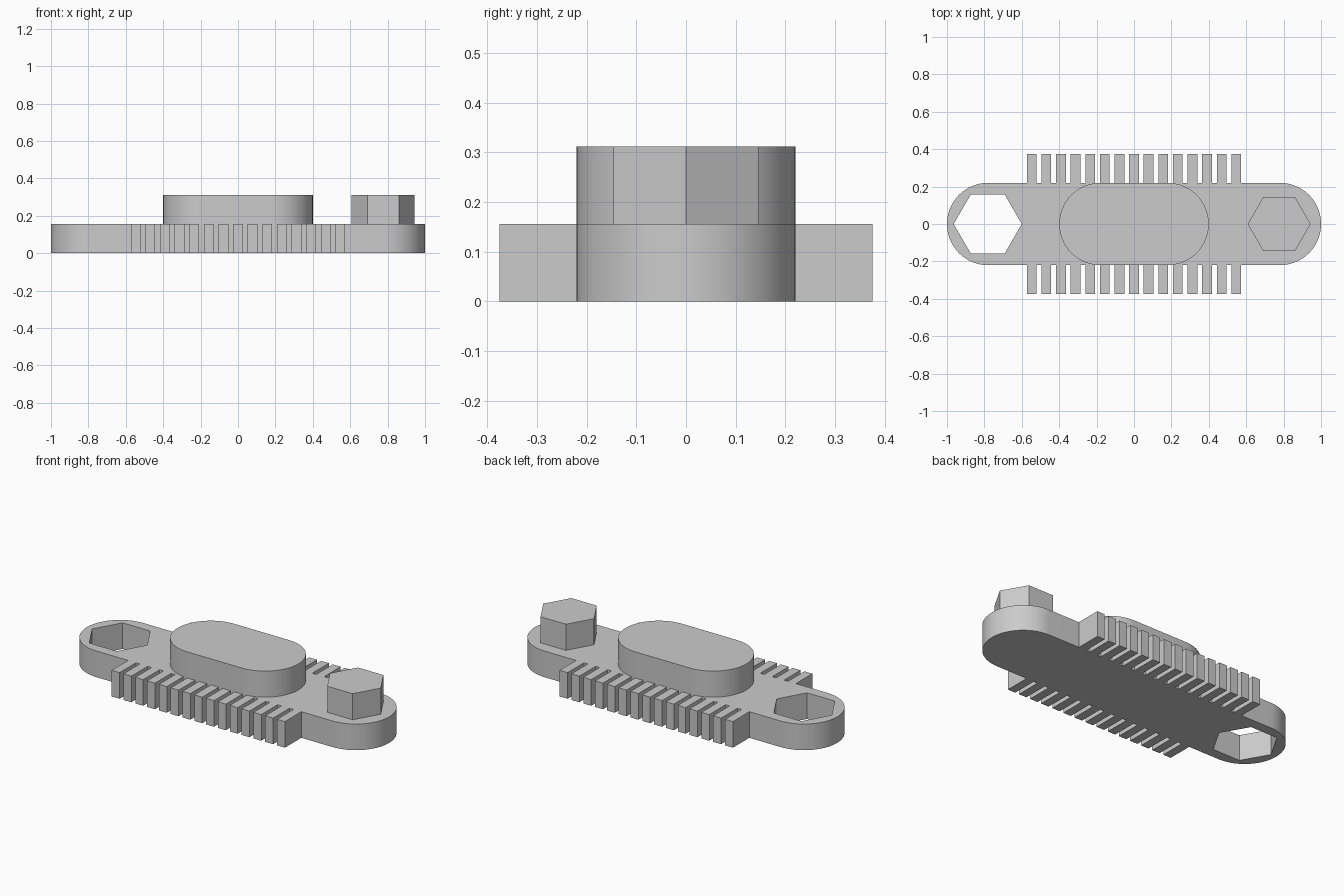
import bpy, bmesh
from math import pi, sin, cos

cube = bpy.data.objects.get("Cube")
if cube:
    bpy.data.objects.remove(cube, do_unlink=True)

grey = bpy.data.materials.new("light grey")
grey.use_nodes = True
COLOUR = (0.6, 0.6, 0.6, 1)
grey.diffuse_color = COLOUR
grey.node_tree.nodes["Principled BSDF"].inputs["Base Color"].default_value = COLOUR

THICK = 0.156     # height of each layer
RADIUS = 0.22     # rounded ends of plate and raised centre
TEETH = 15
PITCH = 0.0781
TOOTH = 0.052     # tooth width
REACH = 0.375     # tooth tips, from the centre line


def arc(cx, radius, start, sweep, steps):
    return [(cx + radius * cos(start + sweep * i / steps),
             radius * sin(start + sweep * i / steps)) for i in range(steps + 1)]


def hexagon(cx, radius):
    return arc(cx, radius, 0, 2 * pi, 6)[:-1]


def comb():
    """Toothed edge on the +y side, running from right to left."""
    points = []
    for i in range(TEETH):
        x = (TEETH - 1 - 2 * i) * PITCH / 2
        right, left = x + TOOTH / 2, x - TOOTH / 2
        points += [(right, RADIUS), (right, REACH), (left, REACH), (left, RADIUS)]
    return points


def stadium(half_length, edge=()):
    """Half outline from right to left, turned round to complete the other half."""
    cx = half_length - RADIUS
    half = arc(cx, RADIUS, -pi / 2, pi, 40) + list(edge)
    return half + [(-x, -y) for x, y in half]


def extrude(name, loops, base):
    """Filled outline, with optional holes, raised by one layer."""
    curve = bpy.data.curves.new(name + " outline", 'CURVE')
    curve.dimensions = '2D'
    curve.fill_mode = 'BOTH'
    curve.extrude = THICK / 2
    for loop in loops:
        spline = curve.splines.new('POLY')
        spline.points.add(len(loop) - 1)
        for point, (x, y) in zip(spline.points, loop):
            point.co = (x, y, 0, 1)
        spline.use_cyclic_u = True
    temp = bpy.data.objects.new(name + " outline", curve)
    bpy.context.collection.objects.link(temp)
    bpy.context.view_layer.update()
    graph = bpy.context.evaluated_depsgraph_get()
    mesh = bpy.data.meshes.new_from_object(temp.evaluated_get(graph))
    bpy.data.objects.remove(temp, do_unlink=True)
    bpy.data.curves.remove(curve)

    bm = bmesh.new()
    bm.from_mesh(mesh)
    bmesh.ops.remove_doubles(bm, verts=bm.verts, dist=0.0001)
    bmesh.ops.translate(bm, verts=bm.verts, vec=(0, 0, base + THICK / 2))
    bmesh.ops.recalc_face_normals(bm, faces=bm.faces)
    bm.to_mesh(mesh)
    bm.free()

    mesh.materials.clear()
    mesh.materials.append(grey)
    obj = bpy.data.objects.new(name, mesh)
    bpy.context.collection.objects.link(obj)
    bpy.ops.object.select_all(action='DESELECT')
    obj.select_set(True)
    bpy.context.view_layer.objects.active = obj
    bpy.ops.object.shade_smooth_by_angle(angle=pi / 6)
    return obj


# Base plate with toothed long edges and a hexagonal through hole
extrude("base_plate", [stadium(1, comb()), hexagon(-0.782, 0.182)], 0)
# Raised rounded centre
extrude("centre_block", [stadium(0.4)], THICK)
# Hexagonal peg matching the hole
extrude("hex_peg", [hexagon(0.776, 0.168)], THICK)
